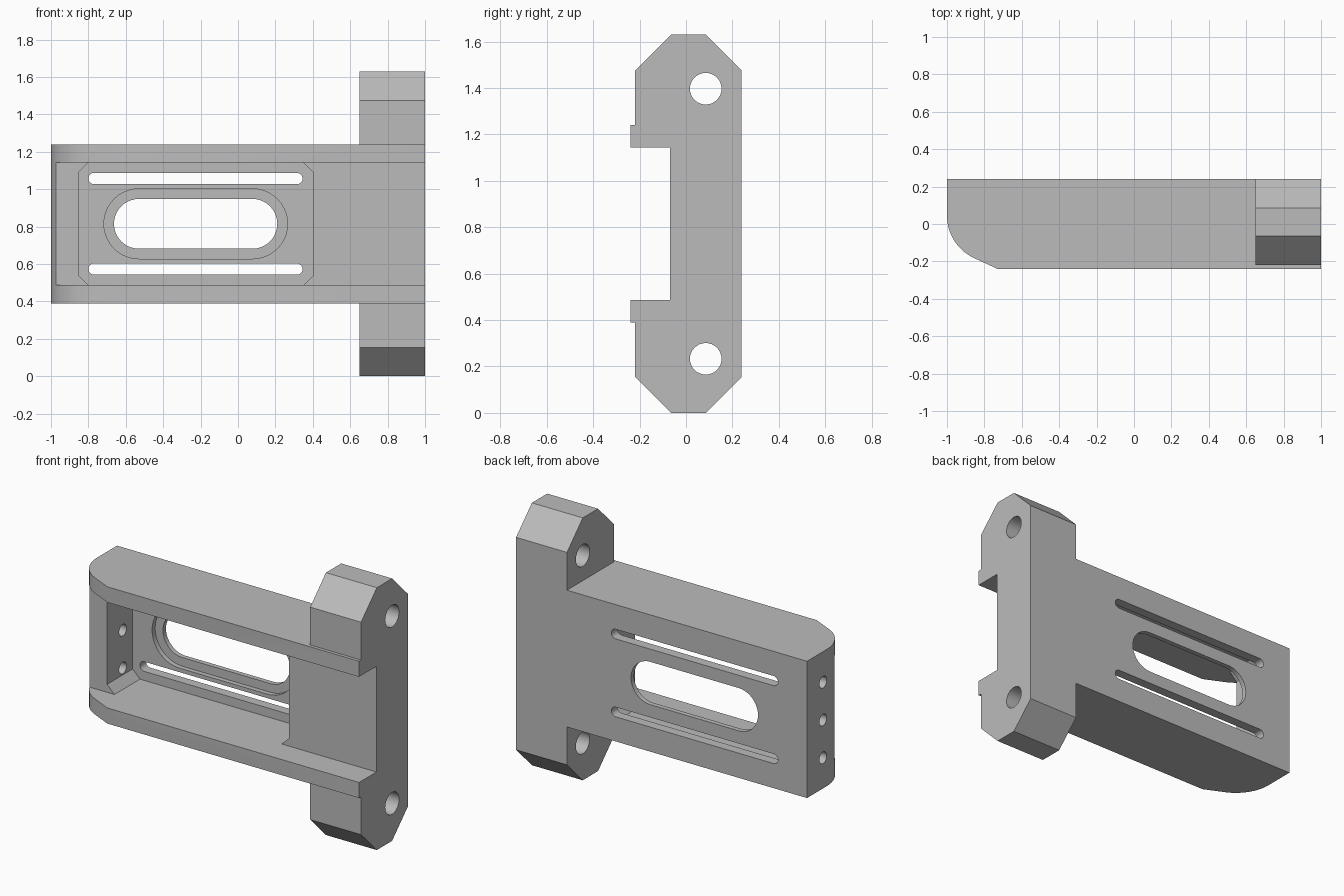
import bpy, bmesh, math
from mathutils import Vector

cube = bpy.data.objects.get("Cube")
if cube:
    bpy.data.objects.remove(cube, do_unlink=True)

grey = bpy.data.materials.new("plain grey")
grey.use_nodes = True
colour = (0.5, 0.5, 0.5, 1)
grey.diffuse_color = colour
grey.node_tree.nodes["Principled BSDF"].inputs["Base Color"].default_value = colour


def prism(name, outline, axis, lo, hi):
    """Extrude a 2D outline along an axis; the outline uses the other two axes in order."""
    def place(p, d):
        v = list(p)
        v.insert("xyz".index(axis), d)
        return Vector(v)
    bm = bmesh.new()
    base = bm.faces.new([bm.verts.new(place(p, lo)) for p in outline])
    grown = bmesh.ops.extrude_face_region(bm, geom=[base])["geom"]
    shift = place((0, 0), hi - lo)
    bmesh.ops.translate(bm, vec=shift, verts=[g for g in grown if isinstance(g, bmesh.types.BMVert)])
    bmesh.ops.recalc_face_normals(bm, faces=bm.faces)
    mesh = bpy.data.meshes.new(name)
    bm.to_mesh(mesh)
    bm.free()
    mesh.materials.append(grey)
    ob = bpy.data.objects.new(name, mesh)
    bpy.context.collection.objects.link(ob)
    return ob


def arc(cx, cy, r, start, end, n):
    angles = [math.radians(start + (end - start) * i / n) for i in range(n + 1)]
    return [(cx + r * math.cos(a), cy + r * math.sin(a)) for a in angles]


def circle(cx, cy, r):
    return arc(cx, cy, r, 0, 360, 32)[:-1]


def stadium(x0, x1, z, r):
    return arc(x1 - r, z, r, -90, 90, 20) + arc(x0 + r, z, r, 90, 270, 20)


def rect(a0, a1, b0, b1, c=0):
    """Rectangle, with chamfered corners when c is given."""
    if not c:
        return [(a0, b0), (a1, b0), (a1, b1), (a0, b1)]
    return [(a0 + c, b0), (a1 - c, b0), (a1, b0 + c), (a1, b1 - c),
            (a1 - c, b1), (a0 + c, b1), (a0, b1 - c), (a0, b0 + c)]


def combine(target, other, operation):
    other.hide_render = True
    mod = target.modifiers.new(operation.lower(), "BOOLEAN")
    mod.operation, mod.solver, mod.object = operation, "EXACT", other
    bpy.context.view_layer.objects.active = target
    bpy.ops.object.modifier_apply(modifier=mod.name)
    bpy.data.objects.remove(other, do_unlink=True)


MID = 0.815
BACK = 0.24

# Arm with a rounded front corner at the free end
nose = arc(-0.75, 0.045, 0.25, 180, 245, 16)
arm = prism("bracket_arm", [(-1, BACK)] + nose + [(-0.73, -BACK), (1, -BACK), (1, BACK)],
            "z", 0.39, 1.24)

# Chamfered mounting flange
flange = prism("mounting_flange", rect(-0.22, BACK, 0, 2 * MID, 0.155), "x", 0.65, 1)
combine(arm, flange, "UNION")

# Front channel, deep pocket, and the rebated window in the thin back wall
cutters = [
    prism("channel_cutter", rect(-1.2, 1.2, 0.487, 1.143), "y", -0.4, -0.07),
    prism("pocket_cutter", rect(-0.85, 0.4, 0.487, 1.143, 0.05), "y", -0.3, 0.18),
    prism("rebate_cutter", stadium(-0.717, 0.265, MID, 0.187), "y", 0.1, 0.21),
    prism("window_cutter", stadium(-0.663, 0.21, MID, 0.133), "y", 0.1, 0.4),
]

# Slots and flange bolt holes, mirrored about the middle height
for side in (-1, 1):
    cutters.append(prism("slot_cutter", stadium(-0.8, 0.345, MID + side * 0.242, 0.03), "y", 0.1, 0.4))
    cutters.append(prism("bolt_cutter", circle(0.085, MID + side * 0.582, 0.068), "x", 0.5, 1.2))

# Three small holes through the end wall
for i in (-1, 0, 1):
    cutters.append(prism("end_hole_cutter", circle(0.083, MID + i * 0.235, 0.036), "x", -1.2, -0.8))

for cutter in cutters:
    combine(arm, cutter, "DIFFERENCE")

# Smooth round surfaces, crisp edges
bpy.ops.object.select_all(action="DESELECT")
arm.select_set(True)
bpy.context.view_layer.objects.active = arm
bpy.ops.object.shade_smooth_by_angle(angle=math.radians(30))
